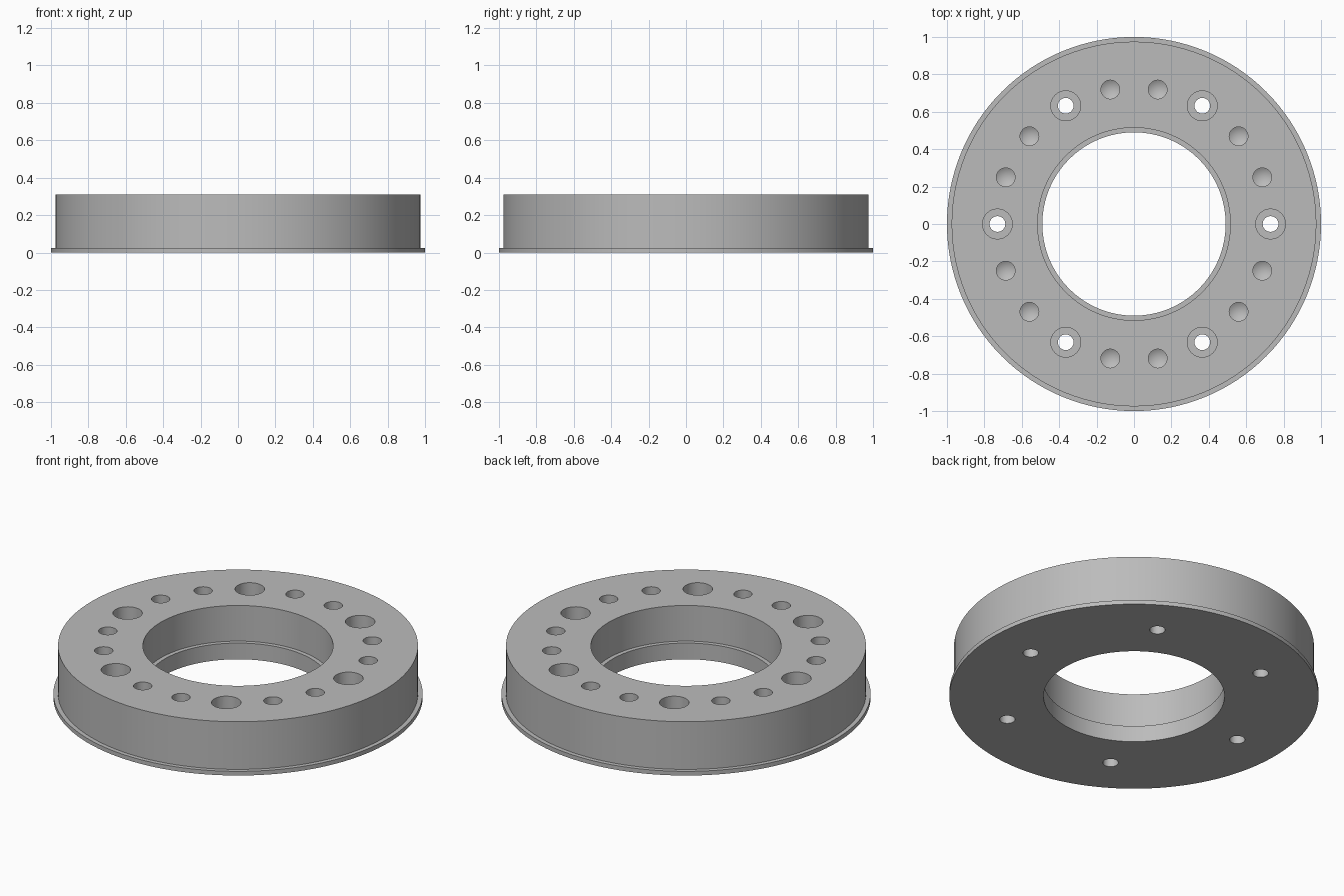
import bpy, bmesh
from math import cos, sin, pi, radians

cube = bpy.data.objects.get("Cube")
if cube:
    bpy.data.objects.remove(cube, do_unlink=True)

BOLT_CIRCLE = 0.73
HEIGHT = 0.31

metal = bpy.data.materials.new("grey_metal")
metal.use_nodes = True
GREY = (0.50, 0.50, 0.50, 1)
metal.diffuse_color = GREY
metal.node_tree.nodes["Principled BSDF"].inputs["Base Color"].default_value = GREY


def lathe(name, profile, centres, steps, closed):
    """Spin an (r, z) profile about a vertical axis at every centre."""
    bm = bmesh.new()
    for cx, cy in centres:
        rings = []
        for r, z in profile:
            if r == 0:
                rings.append([bm.verts.new((cx, cy, z))] * steps)
            else:
                rings.append([bm.verts.new((cx + r * cos(2 * pi * i / steps),
                                            cy + r * sin(2 * pi * i / steps), z))
                              for i in range(steps)])
        pairs = list(zip(rings, rings[1:]))
        if closed:
            pairs.append((rings[-1], rings[0]))
        for a, b in pairs:
            for i in range(steps):
                j = (i + 1) % steps
                corners = list(dict.fromkeys((a[i], a[j], b[j], b[i])))
                bm.faces.new(corners)
    bmesh.ops.recalc_face_normals(bm, faces=bm.faces)
    mesh = bpy.data.meshes.new(name)
    bm.to_mesh(mesh)
    bm.free()
    obj = bpy.data.objects.new(name, mesh)
    bpy.context.collection.objects.link(obj)
    mesh.materials.append(metal)
    return obj


def on_circle(angles):
    return [(BOLT_CIRCLE * cos(radians(a)), BOLT_CIRCLE * sin(radians(a))) for a in angles]


# Ring body with a bottom flange and a stepped bore
ring = lathe("flanged_ring", [
    (0.49, 0), (1.0, 0), (1.0, 0.025), (0.975, 0.025),
    (0.975, HEIGHT), (0.515, HEIGHT), (0.515, 0.097), (0.49, 0.097)],
    [(0, 0)], 128, True)

# Counterbored through holes
bolt_cutter = lathe("bolt_hole_cutter", [
    (0, -0.1), (0.042, -0.1), (0.042, 0.2), (0.08, 0.2), (0.08, 0.4), (0, 0.4)],
    on_circle(range(0, 360, 60)), 32, False)

# Blind drilled holes with conical ends, two between each pair of bolts
drill_cutter = lathe("drill_hole_cutter", [
    (0, 0.08), (0.05, 0.11), (0.05, 0.4), (0, 0.4)],
    on_circle([a + d for a in range(0, 360, 60) for d in (20, 40)]), 32, False)

bpy.ops.object.select_all(action="DESELECT")
bpy.context.view_layer.objects.active = ring
ring.select_set(True)
for cutter in (bolt_cutter, drill_cutter):
    cutter.hide_render = True
    mod = ring.modifiers.new(cutter.name, "BOOLEAN")
    mod.operation = "DIFFERENCE"
    mod.solver = "EXACT"
    mod.object = cutter
    bpy.ops.object.modifier_apply(modifier=mod.name)
    bpy.data.objects.remove(cutter, do_unlink=True)

bpy.ops.object.shade_smooth_by_angle(angle=radians(25))
